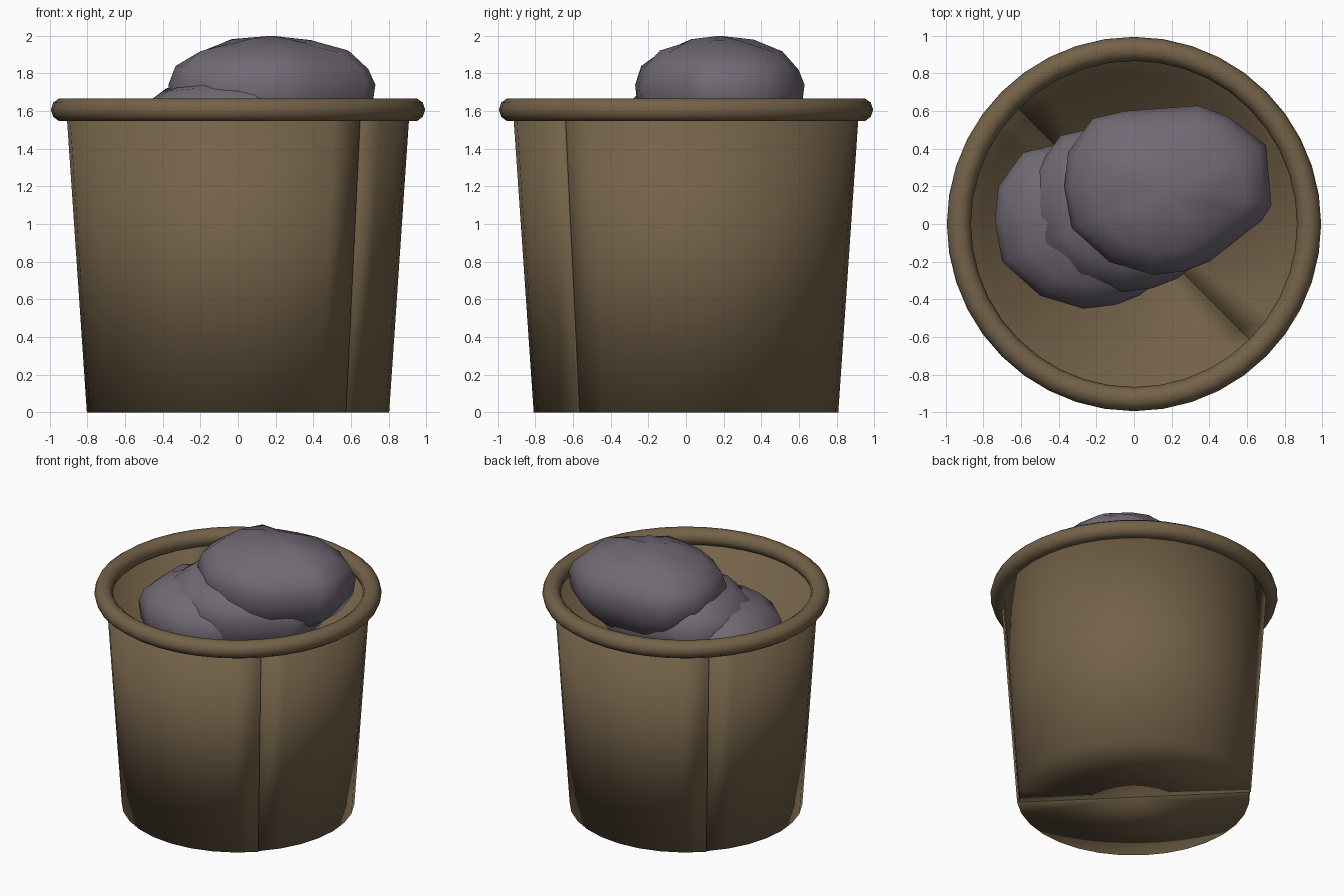
import bpy
import bmesh
from math import sin, cos, pi
from mathutils import Vector

if "Cube" in bpy.data.objects:
    bpy.data.objects.remove(bpy.data.objects["Cube"])


def material(name, rgb):
    m = bpy.data.materials.new(name)
    m.use_nodes = True
    colour = (*rgb, 1)
    m.diffuse_color = colour
    m.node_tree.nodes["Principled BSDF"].inputs["Base Color"].default_value = colour
    return m


def finish(name, bm, mat):
    bmesh.ops.remove_doubles(bm, verts=bm.verts, dist=0.0005)
    bmesh.ops.recalc_face_normals(bm, faces=bm.faces)
    mesh = bpy.data.meshes.new(name)
    bm.to_mesh(mesh)
    bm.free()
    mesh.materials.append(mat)
    mesh.shade_smooth()
    ob = bpy.data.objects.new(name, mesh)
    bpy.context.collection.objects.link(ob)
    return ob


def skin(bm, rows, closed):
    """Bridge neighbouring rows of vertices with quads."""
    n = len(rows[0])
    for a, b in zip(rows, rows[1:]):
        for i in range(n if closed else n - 1):
            j = (i + 1) % n
            bm.faces.new((a[i], a[j], b[j], b[i]))


clay = material("brown clay", (0.175, 0.122, 0.066))
stone = material("grey violet stone", (0.165, 0.143, 0.175))


# Pot body: two overlapping half shells, each with its half of the floor
def half_shell(name, start):
    bm = bmesh.new()
    steps = 16
    rows = []
    for radius, z in ((0, 0), (0.8, 0), (0.908, 1.6)):
        row = []
        for i in range(steps + 1):
            a = start + pi * i / steps
            r = radius * (1 + 0.015 * i / steps)
            row.append(bm.verts.new((r * cos(a), r * sin(a), z)))
        rows.append(row)
    skin(bm, rows, False)
    ob = finish(name, bm, clay)
    # make the faces look outward before thickening inward
    wall = max(ob.data.polygons, key=lambda p: p.center.z)
    if wall.normal.dot(Vector((wall.center.x, wall.center.y, 0))) < 0:
        ob.data.flip_normals()
    thick = ob.modifiers.new("thickness", "SOLIDIFY")
    thick.thickness = 0.015
    thick.offset = -1


half_shell("pot_half_front", -pi / 4 - pi)
half_shell("pot_half_back", -pi / 4)

# Rolled rim
bpy.ops.mesh.primitive_torus_add(major_segments=40, minor_segments=10,
                                 major_radius=0.93, minor_radius=0.064,
                                 location=(0, 0, 1.607))
rim = bpy.context.object
rim.name = "pot_rim"
rim.data.materials.append(clay)
bpy.ops.object.shade_smooth()

# Stones: one lumpy outline lofted through a rounded profile, stacked three times
outline = [(-0.55, 0.02), (-0.53, 0.2), (-0.4, 0.38), (-0.23, 0.42), (0.16, 0.45),
           (0.32, 0.39), (0.52, 0.24), (0.55, -0.08), (0.5, -0.16), (0.22, -0.38),
           (0.09, -0.43), (-0.08, -0.45), (-0.31, -0.38), (-0.51, -0.2)]
profile = [(0, -0.32), (0.5, -0.28), (0.82, -0.18), (0.97, -0.06), (1, 0.06),
           (0.93, 0.15), (0.74, 0.23), (0.4, 0.29), (0, 0.32)]


def boulder(name, centre, seed):
    bm = bmesh.new()
    rows = []
    for k, (s, z) in enumerate(profile):
        row = []
        for i, (x, y) in enumerate(outline):
            bump = 0.012 * sin(i * 2.3 + k * 1.7 + seed) if 0 < s < 1 else 0
            row.append(bm.verts.new((centre[0] + x * s, centre[1] + y * s,
                                     centre[2] + z + bump)))
        rows.append(row)
    skin(bm, rows, True)
    finish(name, bm, stone)


boulder("top_stone", (0.18, 0.18, 1.68), 0)
boulder("middle_stone", (0.01, 0.09, 1.48), 1)
boulder("lower_stone", (-0.19, 0.0, 1.37), 2)
